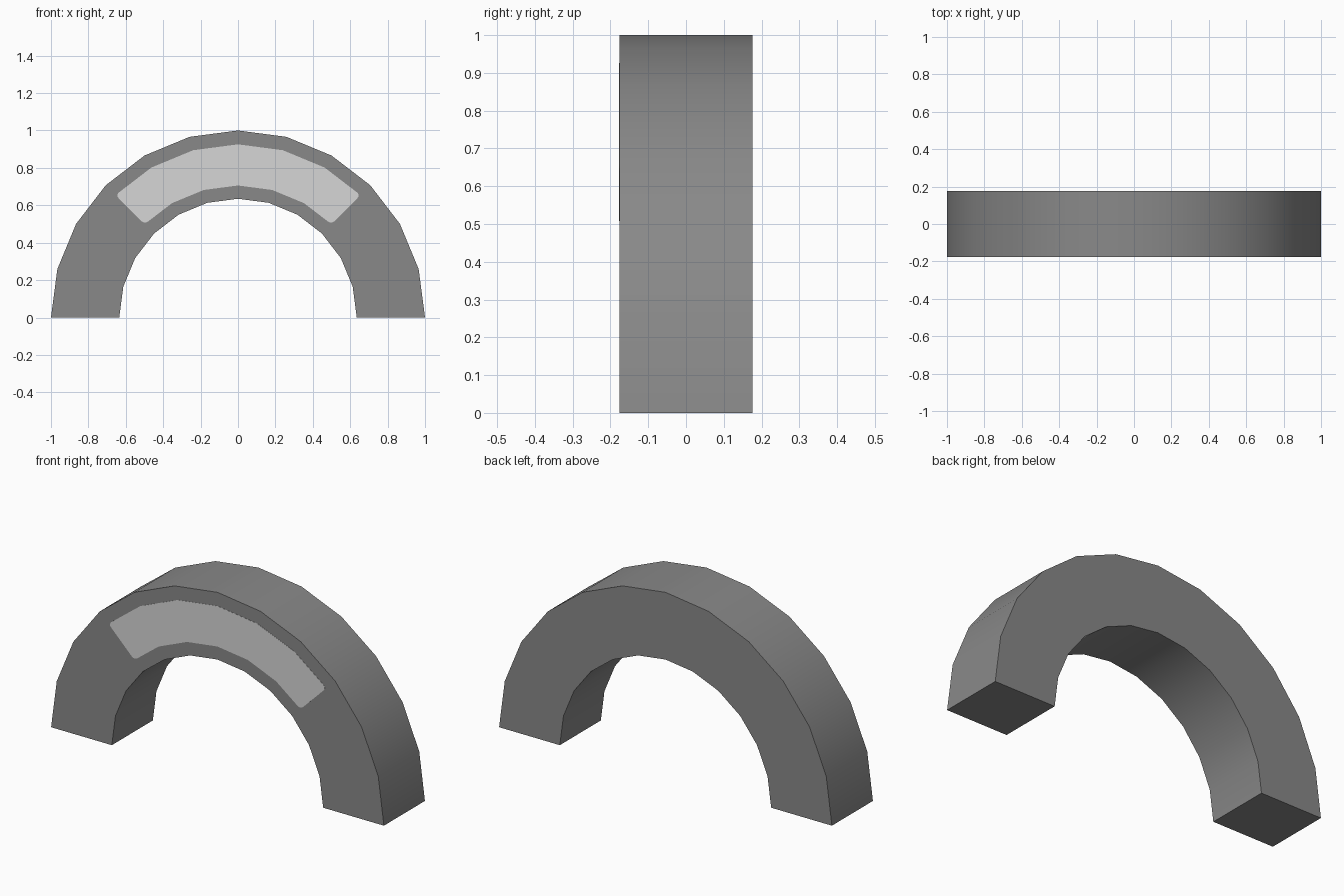
import bpy, bmesh, math

if "Cube" in bpy.data.objects:
    bpy.data.objects.remove(bpy.data.objects["Cube"])

DEPTH = 0.352  # full front-to-back thickness


def material(name, v):
    m = bpy.data.materials.new(name)
    m.diffuse_color = (v, v, v, 1)
    m.use_nodes = True
    m.node_tree.nodes["Principled BSDF"].inputs["Base Color"].default_value = m.diffuse_color
    return m


def arc_band(name, outer, inner, start, end, y_front, depth, mat, rounding=0):
    """Curved band in the XZ plane with 15 degree facets, extruded along y."""
    angles = [math.radians(a) for a in range(start, end + 1, 15)]
    pts = [(outer * math.cos(a), outer * math.sin(a)) for a in angles]
    pts += [(inner * math.cos(a), inner * math.sin(a)) for a in reversed(angles)]
    bm = bmesh.new()
    verts = [bm.verts.new((x, y_front, z)) for x, z in pts]
    bm.faces.new(verts)
    if rounding:
        n = len(angles)
        corners = [verts[i] for i in (0, n - 1, n, 2 * n - 1)]
        bmesh.ops.bevel(bm, geom=corners, offset=rounding, segments=4,
                        profile=0.5, affect='VERTICES')
    res = bmesh.ops.extrude_face_region(bm, geom=bm.faces[:], use_keep_orig=True)
    moved = [g for g in res['geom'] if isinstance(g, bmesh.types.BMVert)]
    bmesh.ops.translate(bm, verts=moved, vec=(0, depth, 0))
    bmesh.ops.recalc_face_normals(bm, faces=bm.faces[:])
    mesh = bpy.data.meshes.new(name)
    bm.to_mesh(mesh)
    bm.free()
    mesh.materials.append(mat)
    ob = bpy.data.objects.new(name, mesh)
    bpy.context.collection.objects.link(ob)
    bpy.ops.object.select_all(action='DESELECT')
    ob.select_set(True)
    bpy.context.view_layer.objects.active = ob
    bpy.ops.object.shade_smooth_by_angle(angle=math.radians(30))
    return ob


dark = material("dark_grey", 0.25)
light = material("light_grey", 0.67)

# Half-ring body
arc_band("arch", 1.0, 0.635, 0, 180, -DEPTH / 2, DEPTH, dark)

# Thin pale plate on the front face
arc_band("front_panel", 0.926, 0.706, 45, 135, -DEPTH / 2 - 0.001, 0.002,
         light, rounding=0.022)
